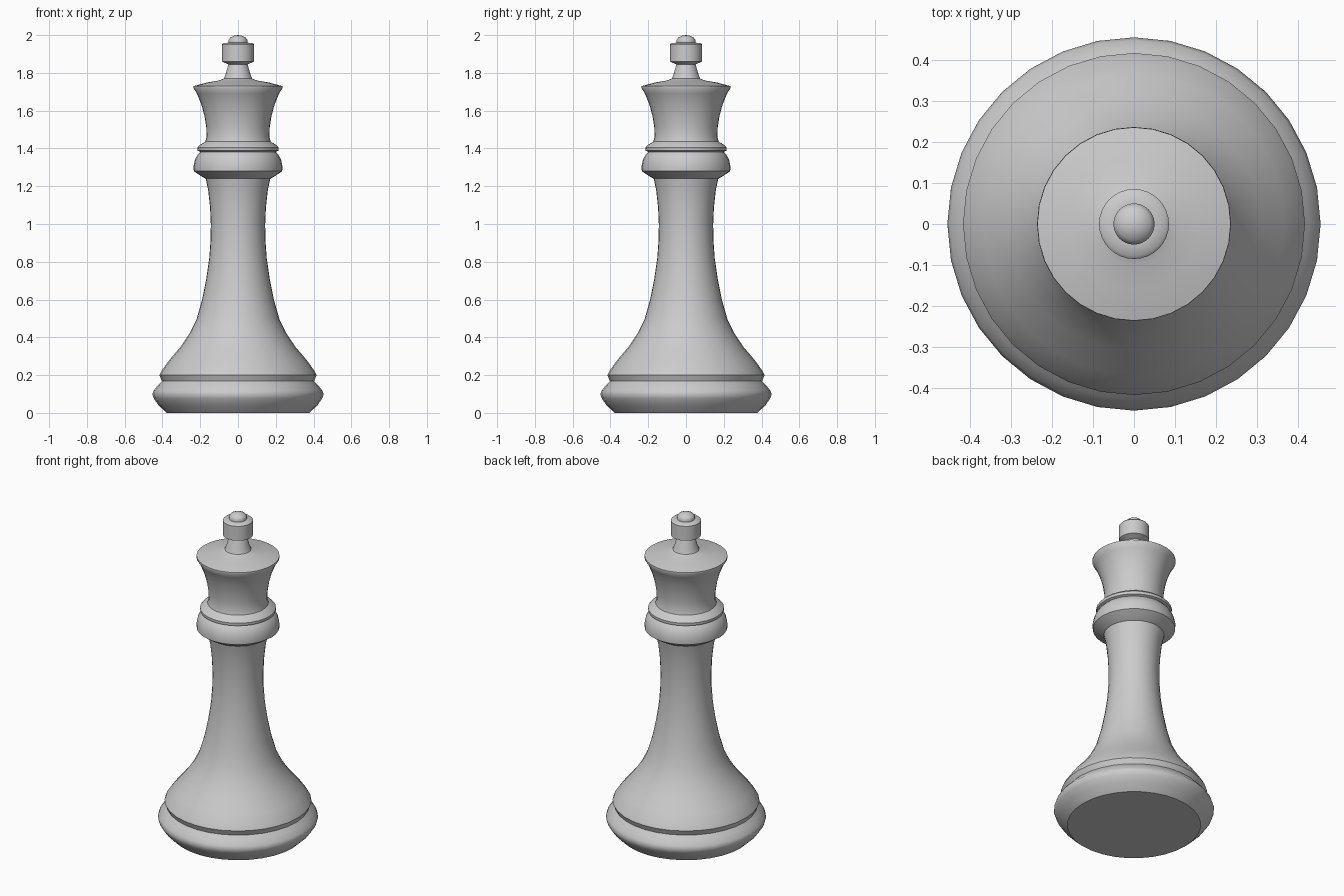
import bpy, bmesh, math

SIDES = 32


def lathe(name, profile):
    """Turn a (radius, height) profile around z; zero radius closes to a point."""
    bm = bmesh.new()
    rings = []
    for r, z in profile:
        if r == 0:
            rings.append([bm.verts.new((0, 0, z))] * SIDES)
        else:
            rings.append([bm.verts.new((r * math.cos(2 * math.pi * i / SIDES),
                                        r * math.sin(2 * math.pi * i / SIDES), z))
                          for i in range(SIDES)])
    for low, high in zip(rings, rings[1:]):
        for i in range(SIDES):
            j = (i + 1) % SIDES
            corners = list(dict.fromkeys((low[i], low[j], high[j], high[i])))
            bm.faces.new(corners)
    mesh = bpy.data.meshes.new(name)
    bm.to_mesh(mesh)
    bm.free()
    obj = bpy.data.objects.new(name, mesh)
    bpy.context.collection.objects.link(obj)
    bpy.ops.object.select_all(action='DESELECT')
    obj.select_set(True)
    bpy.context.view_layer.objects.active = obj
    bpy.ops.object.shade_smooth_by_angle(angle=math.radians(42))
    return obj


# Base with rounded foot and groove
lathe("base", [(0, 0), (0.378, 0), (0.42, 0.04), (0.445, 0.075), (0.454, 0.098),
               (0.447, 0.118), (0.425, 0.145), (0.403, 0.168), (0.416, 0.2)])

# Flared stem
lathe("stem", [(0.416, 0.2), (0.405, 0.222), (0.365, 0.278), (0.305, 0.348),
               (0.257, 0.42), (0.22, 0.495), (0.19, 0.6), (0.168, 0.71),
               (0.152, 0.82), (0.145, 0.92), (0.144, 1.0), (0.148, 1.09),
               (0.158, 1.18), (0.171, 1.24)])

# Double-ring collar
lathe("collar", [(0.171, 1.24), (0.19, 1.25), (0.234, 1.28), (0.235, 1.305),
                 (0.228, 1.34), (0.215, 1.365), (0.2, 1.382), (0.214, 1.388),
                 (0.215, 1.405), (0.2, 1.42), (0.173, 1.436)])

# Flared crown with a low domed lid
lathe("crown", [(0.173, 1.436), (0.167, 1.46), (0.168, 1.51), (0.177, 1.57),
                (0.193, 1.63), (0.217, 1.69), (0.236, 1.72), (0.235, 1.73),
                (0.16, 1.75), (0.1, 1.76), (0.075, 1.77)])

# Finial: waisted neck, drum and button
lathe("finial", [(0.075, 1.77), (0.065, 1.795), (0.054, 1.835), (0.05, 1.845),
                 (0.085, 1.86), (0.085, 1.95), (0.077, 1.958), (0.05, 1.96),
                 (0.05, 1.975), (0.04, 1.988), (0.02, 1.997), (0, 2.0)])
